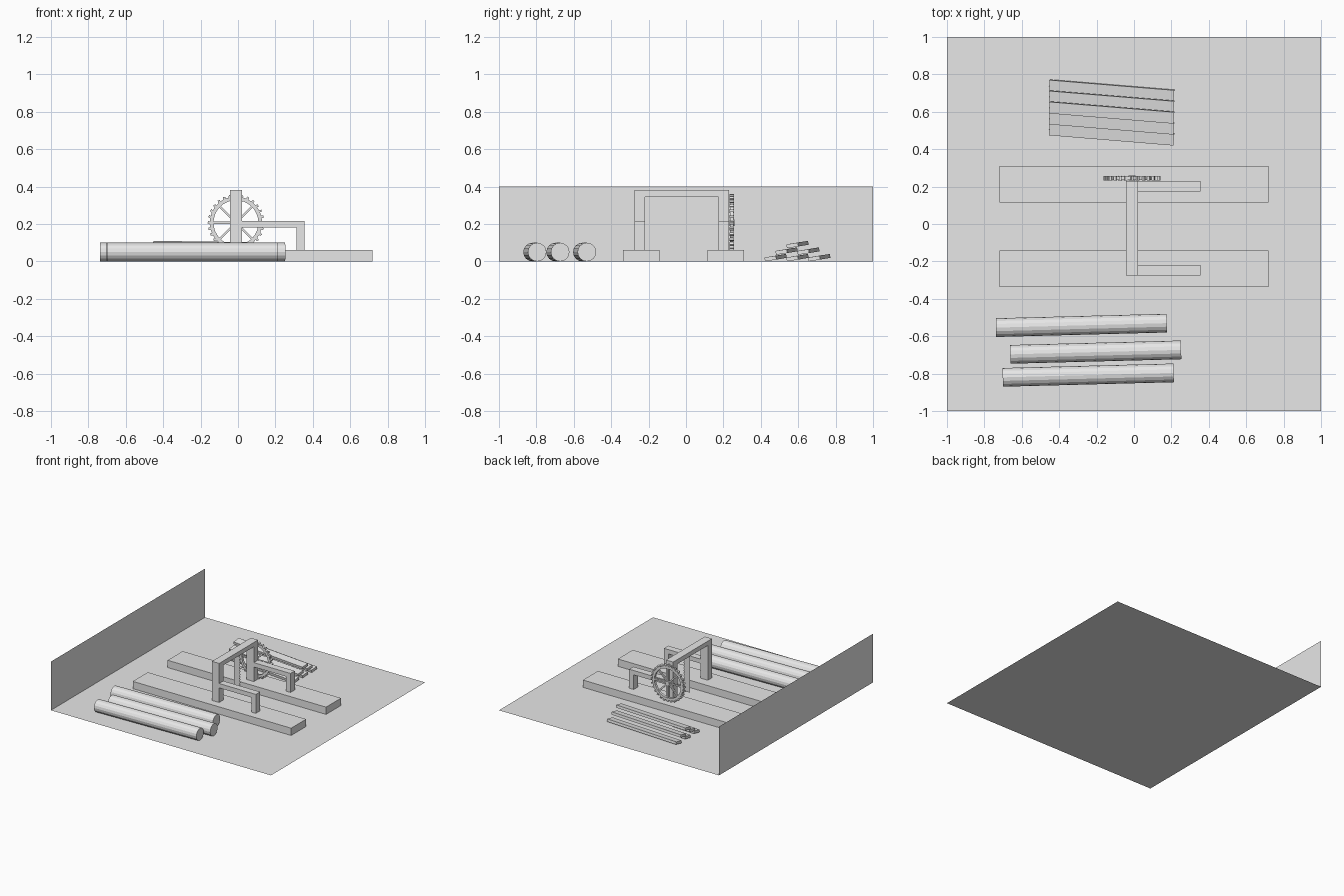
import bpy, bmesh, math
from mathutils import Matrix, Vector, Euler

if "Cube" in bpy.data.objects:
    bpy.data.objects.remove(bpy.data.objects["Cube"])

grey = bpy.data.materials.new("plain grey")
grey.diffuse_color = (0.8, 0.8, 0.8, 1)
grey.use_nodes = True
grey.node_tree.nodes["Principled BSDF"].inputs["Base Color"].default_value = grey.diffuse_color


def finish(name, bm):
    me = bpy.data.meshes.new(name)
    bm.to_mesh(me)
    bm.free()
    me.materials.append(grey)
    ob = bpy.data.objects.new(name, me)
    bpy.context.collection.objects.link(ob)
    return ob


def add_box(bm, centre, size, rot=Matrix()):
    m = Matrix.Translation(centre) @ rot.to_4x4() @ Matrix.Diagonal((*size, 1))
    bmesh.ops.create_cube(bm, size=1, matrix=m)


def box(name, x, y, z):
    bm = bmesh.new()
    add_box(bm, [(a + b) / 2 for a, b in (x, y, z)], [b - a for a, b in (x, y, z)])
    return finish(name, bm)


def sheet(name, pts):
    bm = bmesh.new()
    bm.faces.new([bm.verts.new(p) for p in pts])
    return finish(name, bm)


# yard floor and side wall
sheet("yard_floor", [(-1, -1, 0), (1, -1, 0), (1, 1, 0), (-1, 1, 0)])
sheet("side_wall", [(-1, -1, 0), (-1, 1, 0), (-1, 1, 0.4), (-1, -1, 0.4)])

# foundation beams, posts and bracket arms on both sides
for side, base, post in (("near", (-0.338, -0.143), (-0.275, -0.22)),
                         ("far", (0.115, 0.31), (0.175, 0.23))):
    box(side + "_foundation_beam", (-0.72, 0.72), base, (0, 0.06))
    box(side + "_post", (-0.044, 0.021), post, (0.06, 0.345))
    box(side + "_arm", (0.021, 0.355), post, (0.18, 0.216))
    box(side + "_arm_leg", (0.314, 0.355), post, (0.06, 0.18))
box("cross_beam", (-0.044, 0.021), (-0.275, 0.23), (0.345, 0.381))

# upright saw blade with a toothed edge
teeth = 14
z0, z1 = 0.04, 0.345
step = (z1 - z0) / teeth
edge = [(-0.035, z1), (-0.035, z0)]
for i in range(teeth):
    edge += [(0.014, z0 + i * step), (0.023, z0 + (i + 0.8) * step)]
edge.append((0.014, z1))
bm = bmesh.new()
face = bm.faces.new([bm.verts.new((x, -0.001, z)) for x, z in edge])
ext = bmesh.ops.extrude_face_region(bm, geom=[face])
bmesh.ops.translate(bm, vec=(0, 0.002, 0),
                    verts=[v for v in ext["geom"] if isinstance(v, bmesh.types.BMVert)])
bmesh.ops.recalc_face_normals(bm, faces=bm.faces)
finish("saw_blade", bm)

# drive wheel: rim, spokes, hub and paddles
hub = Vector((-0.011, 0.245, 0.207))


def turn(a):
    return Matrix.Rotation(a, 3, "Y")


bm = bmesh.new()
n = 32
rings = []
for i in range(n):
    d = turn(2 * math.pi * i / n) @ Vector((1, 0, 0))
    rings.append([bm.verts.new(hub + d * r + Vector((0, y, 0)))
                  for r, y in ((0.12, -0.01), (0.14, -0.01), (0.14, 0.01), (0.12, 0.01))])
for i in range(n):
    a, b = rings[i], rings[(i + 1) % n]
    for k in range(4):
        bm.faces.new((a[k], a[(k + 1) % 4], b[(k + 1) % 4], b[k]))
bmesh.ops.recalc_face_normals(bm, faces=bm.faces)
finish("wheel_rim", bm)

bm = bmesh.new()
for i in range(4):
    add_box(bm, hub, (0.25, 0.012, 0.012), turn(i * math.pi / 4))
finish("wheel_spokes", bm)

bm = bmesh.new()
bmesh.ops.create_cone(bm, cap_ends=True, segments=12, radius1=0.018, radius2=0.018, depth=0.026,
                      matrix=Matrix.Translation(hub) @ Matrix.Rotation(math.pi / 2, 4, "X"))
finish("wheel_hub", bm)

bm = bmesh.new()
for i in range(28):
    a = 2 * math.pi * i / 28
    add_box(bm, hub + turn(a) @ Vector((0.144, 0, 0)), (0.014, 0.024, 0.013), turn(a + 0.4))
finish("wheel_paddles", bm)

# three round logs
for i, (x, y) in enumerate(((-0.281, -0.542), (-0.205, -0.685), (-0.245, -0.808))):
    bm = bmesh.new()
    m = (Matrix.Translation((x, y, 0.05)) @ Matrix.Rotation(math.radians(1.5), 4, "Z")
         @ Matrix.Rotation(math.pi / 2, 4, "Y"))
    bmesh.ops.create_cone(bm, cap_ends=True, segments=16, radius1=0.05, radius2=0.05,
                          depth=0.914, matrix=m)
    finish(f"log_{i + 1}", bm)

# stacked sawn planks, 3-2-1
tilt = Euler([math.radians(a) for a in (9, 0.8, -4.7)]).to_matrix()
for row in range(3):
    for k in range(3 - row):
        bm = bmesh.new()
        add_box(bm, (-0.12, 0.479 + 0.0585 * row + 0.117 * k, 0.02 + 0.035 * row),
                (0.668, 0.062, 0.021), tilt)
        finish(f"plank_{row + 1}_{k + 1}", bm)
